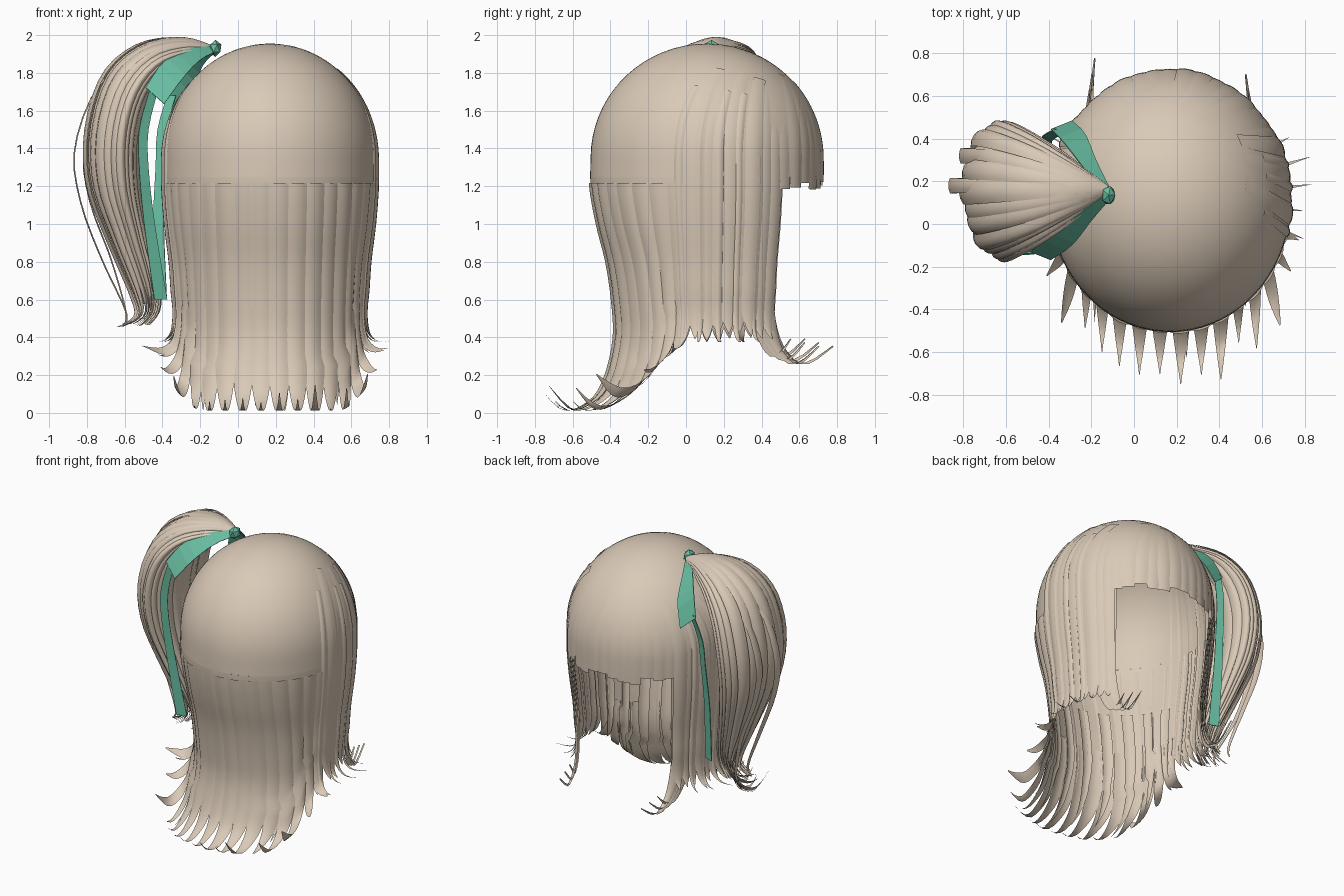
import bpy, bmesh, math, random
from mathutils import Vector

random.seed(4)
cube = bpy.data.objects.get("Cube")
if cube:
    bpy.data.objects.remove(cube, do_unlink=True)


def material(name, rgb):
    m = bpy.data.materials.new(name)
    m.use_nodes = True
    m.diffuse_color = (*rgb, 1)
    m.node_tree.nodes["Principled BSDF"].inputs["Base Color"].default_value = (*rgb, 1)
    return m


HAIR = material("beige hair", (0.70, 0.59, 0.475))
GREEN = material("green ribbon", (0.14, 0.51, 0.36))


def along(pts, t):
    """Smooth point at t (0..1) through a list of points."""
    n = len(pts) - 1
    f = min(max(t, 0), 1) * n
    i = min(int(f), n - 1)
    f -= i
    p0, p1, p2, p3 = (Vector(pts[min(max(j, 0), n)]) for j in range(i - 1, i + 3))
    return 0.5 * (2 * p1 + (p2 - p0) * f + (2 * p0 - 5 * p1 + 4 * p2 - p3) * f * f
                  + (3 * p1 - p0 - 3 * p2 + p3) * f ** 3)


def add_grid(bm, point, rows, cols):
    """Sheet of quads; point(v, c) takes v in 0..1 and c in -1..1."""
    g = [[bm.verts.new(point(r / rows, 2 * c / cols - 1)) for c in range(cols + 1)]
         for r in range(rows + 1)]
    for r in range(rows):
        for c in range(cols):
            bm.faces.new((g[r][c], g[r][c + 1], g[r + 1][c + 1], g[r + 1][c]))


def finish(bm, name, mat, smooth=True):
    bmesh.ops.remove_doubles(bm, verts=bm.verts, dist=1e-5)
    me = bpy.data.meshes.new(name)
    bm.to_mesh(me)
    bm.free()
    me.materials.append(mat)
    for p in me.polygons:
        p.use_smooth = smooth
    ob = bpy.data.objects.new(name, me)
    bpy.context.collection.objects.link(ob)
    return ob


# Head shell: strands leave a whorl, follow a dome, then hang along a profile
CENTRE = Vector((0.17, 0.11, 1.35))
RX, RY, RZ = 0.565, 0.615, 0.605
WHORL = Vector((-0.04, 0.33))
BACK = [(0, 1.35), (0, 1.2), (-.035, 1.0), (-.085, .8), (-.115, .6),
        (-.125, .4), (-.08, .2), (0, .07), (.15, .015), (.285, .15)]
SIDE = [(0, 1.35), (0, 1.2), (-.015, 1.0), (-.04, .8), (-.05, .65),
        (-.06, .55), (-.055, .47), (-.035, .41), (.02, .375), (.13, .385)]


def shell(a, u, out=0.0):
    """u in 0..1 covers the dome, 1..2 the hanging part; a = 0 is the face side."""
    rim = Vector((RX * math.sin(a), RY * math.cos(a)))
    if u <= 1:
        h = WHORL.lerp(rim, math.sin(u * math.pi / 2))
        rho = (h.x / RX) ** 2 + (h.y / RY) ** 2
        v = Vector((h.x, h.y, RZ * math.sqrt(max(0, 1 - rho))))
        return CENTRE + v + v.normalized() * out
    turn = abs((a + math.pi) % (2 * math.pi) - math.pi)
    w = min(max((math.degrees(turn) - 95) / 45, 0), 1)
    w = w * w * (3 - 2 * w)
    p = along(SIDE, u - 1).lerp(along(BACK, u - 1), w)
    radial = rim.normalized()
    d = radial.lerp(Vector((0, -1)), w * 0.7).normalized()
    if p.x > -.1 and u > 1.5:
        d = radial.lerp(Vector((0, -1)), w).normalized()
    h = rim + d * p.x + radial * out
    return Vector((CENTRE.x + h.x, CENTRE.y + h.y, p.y))


def strand(bm, deg, half, end, start=0.0, taper=0.0, out=0.0, bulge=0.01,
           rows=30, cols=4, tip=0.03):
    """Lock on the head; taper is the u where it starts to narrow."""
    def point(v, c):
        u = start + (end - start) * v
        k = 1.0
        if taper and u > taper:
            k = max(tip, 1 - ((u - taper) / (end - taper)) ** 1.4)
        arch = bulge * k * min(1, u * u) * (1 - c * c)
        return shell(math.radians(deg + half * c * k), u, out + arch)
    add_grid(bm, point, rows, cols)


# Smooth cap: a full dome with a longer back
bm = bmesh.new()
strand(bm, 180, 180, 1.08, bulge=0, rows=24, cols=72)
strand(bm, 180, 82, 1.47, start=1.08, bulge=0, rows=12, cols=40)
finish(bm, "hair_cap", HAIR)

# Fringe with nearly straight ends
bm = bmesh.new()
for i in range(13):
    strand(bm, -48 + 8 * i, 4.9, random.uniform(1.09, 1.125), start=.3, taper=1.05,
           out=random.uniform(-.004, .003), bulge=.006, rows=18, tip=.84)
finish(bm, "fringe", HAIR)

# Side locks, a few of them flicking outward
bm = bmesh.new()
for side in (-1, 1):
    for i in range(9):
        strand(bm, side * (54 + 6 * i), 4.8, random.uniform(1.72, 1.9), start=.45, taper=1.55,
               out=random.uniform(-.01, .005))
    for i in range(5):
        strand(bm, side * (64 + 10 * i), 2.2, random.uniform(1.9, 2), start=.6,
               taper=1.55, out=.003)
finish(bm, "side_locks", HAIR)

# Long back locks curling up at the ends
bm = bmesh.new()
for i in range(16):
    strand(bm, 105 + 10 * i, 6.2, random.uniform(1.9, 2.0), start=1.1, taper=1.6,
           out=random.uniform(-.007, .0), bulge=.012)
for i in range(10):
    strand(bm, 108 + 16 * i, 4, random.uniform(1.8, 1.92), start=1.3, taper=1.5, out=-.014)
finish(bm, "back_locks", HAIR)


def ribbon(bm, path, widths, direction, rows=20, cols=2, bow=0.0):
    """Band along a path, with half widths and a width direction."""
    d = Vector(direction).normalized()
    ws = [(w, 0) for w in widths]

    def point(v, c):
        p = along(path, v)
        t = along(path, v + .02) - along(path, v - .02)
        return p + d * c * along(ws, v).x + d.cross(t).normalized() * bow * (1 - c * c)
    add_grid(bm, point, rows, cols)


# Curled locks framing the face
FRAME = [(.48, 1.28), (.46, 1.0), (.43, .7), (.44, .5), (.50, .34), (.62, .255), (.78, .35)]
for side, name in ((-1, "right_face_lock"), (1, "left_face_lock")):
    bm = bmesh.new()
    for k in range(3):
        reach = 1 - .13 * k - (.22 if side > 0 else 0)
        path = []
        for i, (y, z) in enumerate(FRAME):
            curl = max(0, y - .44) * (reach if i > 3 else 1)
            path.append((.17 + side * (.435 - .013 * i + .012 * k),
                         min(y, .44) + curl - .03 * k, z + .02 * k))
        ribbon(bm, path, (.04, .045, .045, .042, .032, .018, .001),
               (.6, -.8 * side, 0), cols=4, bow=.01)
    finish(bm, name, HAIR)

# Ponytail: locks wrapped round a bulb between an outer and an inner profile
OUTER = [(-.12, 1.94), (-.3, 1.99), (-.52, 1.95), (-.7, 1.79), (-.79, 1.5),
         (-.78, 1.2), (-.67, .9), (-.55, .62), (-.53, .51), (-.63, .455)]
INNER = [(-.12, 1.91), (-.25, 1.88), (-.39, 1.81), (-.49, 1.66), (-.54, 1.45),
         (-.54, 1.2), (-.5, .95), (-.44, .68), (-.44, .54), (-.5, .46)]
SPREAD = [(w, 0) for w in (.02, .12, .23, .30, .32, .28, .20, .11, .07, .09)]


def tail_point(phi, t, out=0.0):
    k = ((1 + math.cos(phi)) / 2) ** 1.5
    p = along(INNER, t).lerp(along(OUTER, t), k)
    y = .16 + (along(SPREAD, t).x + out) * math.sin(phi)
    return Vector((p.x - out * math.cos(phi), y, p.y))


def tail_strand(bm, phi, half, end, taper, out=0.0, bulge=.012, cols=4):
    def point(v, c):
        t = v * end
        k = 1 if t < taper else max(.02, 1 - (t - taper) / (end - taper))
        swell = min(1, t * 6)
        return tail_point(phi + half * c * k, t, (out + bulge * (1 - c * c)) * swell)
    add_grid(bm, point, 30, cols)


bm = bmesh.new()
tail_strand(bm, 0, math.pi, .82, 2, out=-.012, bulge=0, cols=32)
for i in range(22):
    tail_strand(bm, i * math.tau / 22 + random.uniform(-.04, .04), .18,
                random.uniform(.9, 1), .72, out=random.uniform(-.012, .014), bulge=.016)
finish(bm, "ponytail", HAIR)

# Loose locks outside the ponytail
bm = bmesh.new()
for y, shift in ((.18, 0), (.32, .05)):
    path = [(-.5 + shift, y, 1.93), (-.74 + shift, y, 1.72), (-.86 + shift, y, 1.4),
            (-.83 + shift, y, 1.12), (-.72 + shift, y, .82), (-.59, y - .05, .54),
            (-.6, y - .06, .46)]
    ribbon(bm, path, (.01, .03, .036, .036, .03, .015, .001), (0, 1, .0), cols=4, bow=.008)
finish(bm, "loose_locks", HAIR)

# Ribbon: a broad loop and a long narrow tail on each side of the ponytail
BACK_LOOP = [(-.12, .13, 1.93), (-.23, .03, 1.9), (-.34, -.08, 1.82), (-.44, -.15, 1.68)]
BACK_TAIL = [(-.45, -.13, 1.7), (-.5, -.13, 1.5), (-.5, -.12, 1.3),
             (-.47, -.09, 1.0), (-.41, -.06, .6)]
FRONT_LOOP = [(-.12, .14, 1.93), (-.21, .28, 1.88), (-.28, .4, 1.78), (-.34, .46, 1.62)]
FRONT_TAIL = [(-.35, .44, 1.68), (-.4, .41, 1.5), (-.41, .39, 1.3),
              (-.42, .36, 1.0), (-.41, .33, .6)]
for side, name, loop, tail in ((-1, "ribbon_back", BACK_LOOP, BACK_TAIL),
                               (1, "ribbon_front", FRONT_LOOP, FRONT_TAIL)):
    bm = bmesh.new()
    ribbon(bm, loop, (.02, .045, .07, .068), (-.62, -.25 * side, .55), rows=8)
    ribbon(bm, tail, (.024, .026, .026, .03, .036), (1, -.35 * side, 0), rows=12)
    ob = finish(bm, name, GREEN, False)
    sol = ob.modifiers.new("thickness", "SOLIDIFY")
    sol.thickness = .006

# Knot holding the ribbon
bm = bmesh.new()
bmesh.ops.create_icosphere(bm, subdivisions=1, radius=.045)
for v in bm.verts:
    v.co = Vector((-.12, .135, 1.93)) + Vector((v.co.x * .8, v.co.y * 1.1, v.co.z))
finish(bm, "ribbon_knot", GREEN, False)
